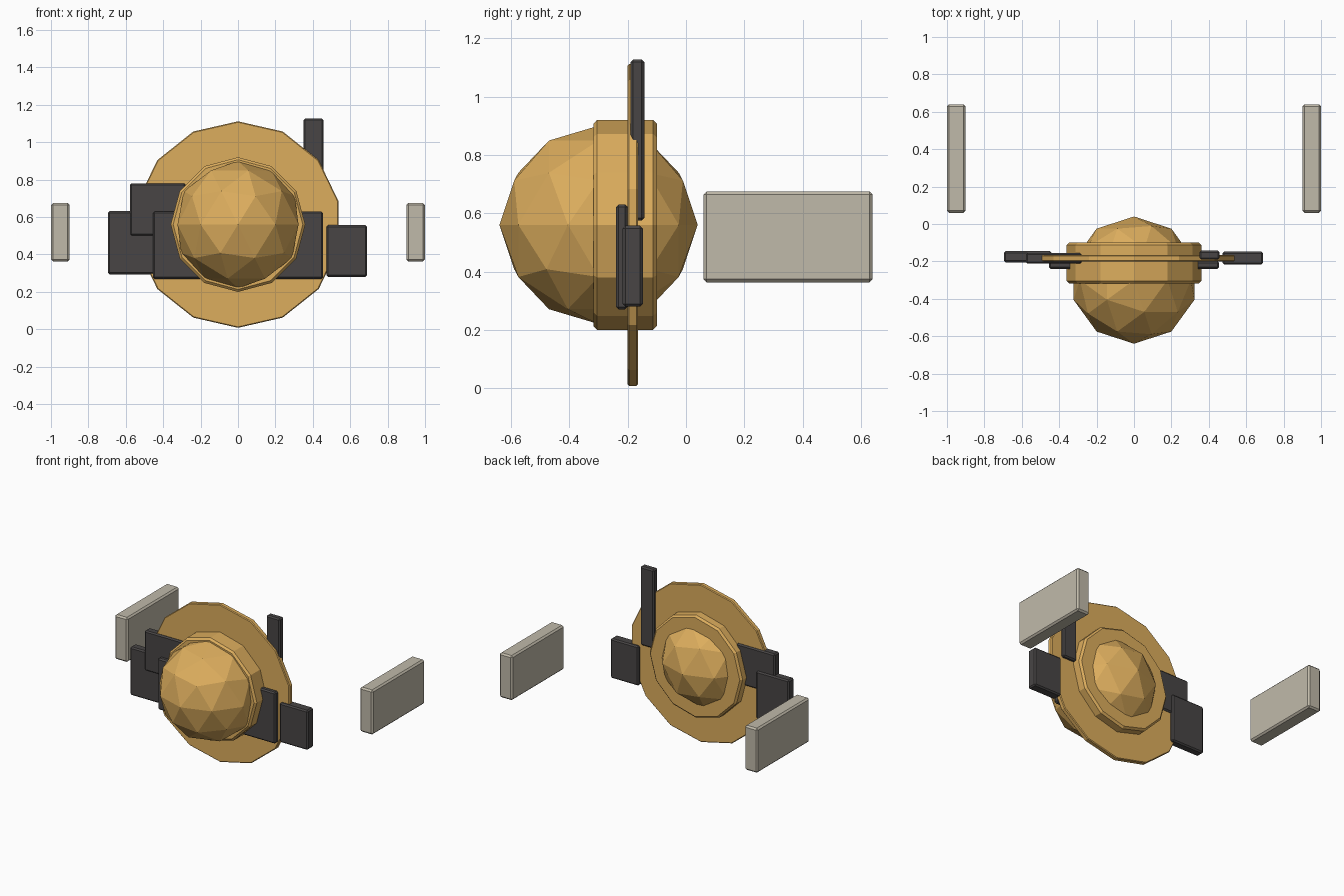
import bpy
from math import pi

if "Cube" in bpy.data.objects:
    bpy.data.objects.remove(bpy.data.objects["Cube"])


def material(name, color):
    m = bpy.data.materials.new(name)
    m.diffuse_color = (*color, 1)
    m.use_nodes = True
    m.node_tree.nodes["Principled BSDF"].inputs["Base Color"].default_value = m.diffuse_color
    return m


GOLD = material("gold", (0.72, 0.42, 0.11))
DARK = material("dark_grey", (0.065, 0.06, 0.06))
CREAM = material("cream", (0.53, 0.49, 0.40))


def finish(name, mat, bevel=0):
    ob = bpy.context.object
    ob.name = name
    ob.data.materials.append(mat)
    if bevel:
        b = ob.modifiers.new("edge_chamfer", 'BEVEL')
        b.width = bevel
        b.segments = 1
        b.limit_method = 'ANGLE'
        b.angle_limit = pi / 4
    return ob


def box(name, mat, x, y, z, bevel=0.009):
    # Each argument is a (min, max) range; size is baked into the mesh
    bpy.ops.mesh.primitive_cube_add(size=1)
    ob = bpy.context.object
    for v in ob.data.vertices:
        v.co = [lo + (hi - lo) * (c + 0.5) for c, (lo, hi) in zip(v.co, (x, y, z))]
    return finish(name, mat, bevel)


def disc(name, sides, radius, y0, y1, bevel):
    # Upright disc facing -y with a vertex at the top
    bpy.ops.mesh.primitive_cylinder_add(
        vertices=sides, radius=radius, depth=y1 - y0,
        location=(0, (y0 + y1) / 2, 0.56), rotation=(pi / 2, 0, 0))
    return finish(name, GOLD, bevel)


# Faceted core ball
bpy.ops.mesh.primitive_ico_sphere_add(subdivisions=2, radius=0.34, location=(0, -0.30, 0.56))
finish("core_ball", GOLD)

# Collar around the ball and the large thin plate
disc("collar", 12, 0.36, -0.318, -0.10, 0.013)
disc("round_plate", 14, 0.552, -0.20, -0.165, 0.005)

# Dark slabs set into the plate
box("cross_slab", DARK, (-0.455, 0.455), (-0.24, -0.20), (0.27, 0.63))
box("left_lower_slab", DARK, (-0.695, -0.44), (-0.205, -0.145), (0.294, 0.632))
box("left_upper_slab", DARK, (-0.578, -0.28), (-0.212, -0.155), (0.50, 0.78))
box("right_slab", DARK, (0.473, 0.69), (-0.217, -0.148), (0.28, 0.557))
box("upright_slab", DARK, (0.35, 0.457), (-0.19, -0.143), (0.575, 1.127))

# Pale side panels
for side, s in (("left", -1), ("right", 1)):
    box(side + "_panel", CREAM, tuple(sorted((s * 0.90, s * 1.0))),
        (0.06, 0.64), (0.363, 0.675), 0.011)
